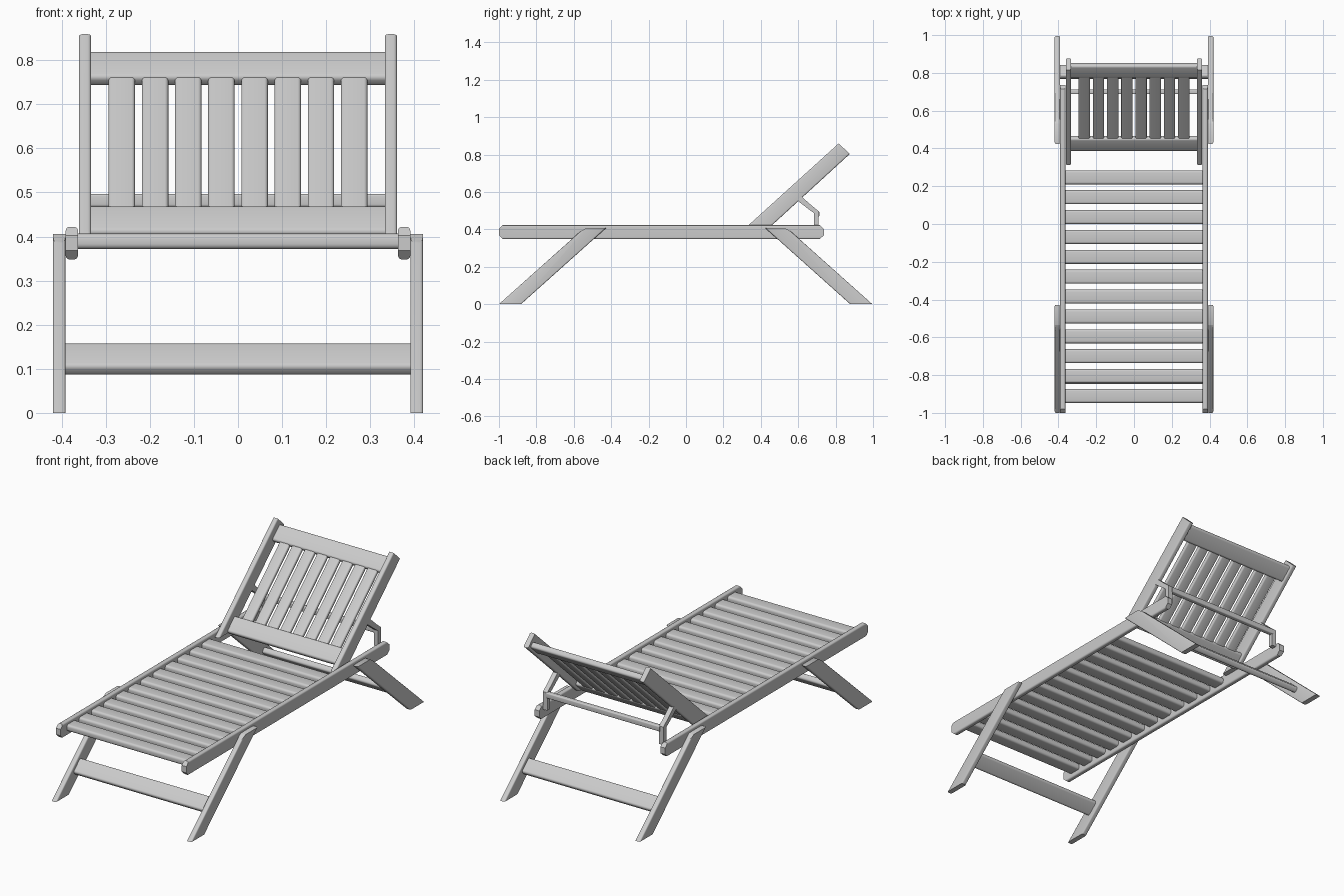
import bpy, bmesh, math
from mathutils import Vector

if "Cube" in bpy.data.objects:
    bpy.data.objects.remove(bpy.data.objects["Cube"])

SLOPE = math.atan2(0.435, 0.475)   # backrest tilt
LEG = math.atan2(0.405, 0.455)     # leg tilt


def prism(name, pts, x0, x1, r=0.01, mirror=False):
    """Extrude a (y, z) outline from x0 to x1 and round its long edges."""
    bm = bmesh.new()
    face = bm.faces.new([bm.verts.new((x0, y, z)) for y, z in pts])
    ext = bmesh.ops.extrude_face_region(bm, geom=[face])
    bmesh.ops.translate(bm, vec=(x1 - x0, 0, 0),
                        verts=[v for v in ext["geom"] if isinstance(v, bmesh.types.BMVert)])
    bmesh.ops.recalc_face_normals(bm, faces=bm.faces[:])
    if r:
        vec = lambda e: e.verts[1].co - e.verts[0].co
        main = vec(max(bm.edges, key=lambda e: e.calc_length())).normalized()
        longs = [e for e in bm.edges if abs(vec(e).normalized().dot(main)) > 0.995]
        bmesh.ops.bevel(bm, geom=longs, offset=r, segments=4, profile=0.5,
                        affect='EDGES', clamp_overlap=True)
    me = bpy.data.meshes.new(name)
    bm.to_mesh(me)
    bm.free()
    ob = bpy.data.objects.new(name, me)
    bpy.context.collection.objects.link(ob)
    if mirror:
        ob.modifiers.new("Mirror", 'MIRROR')
    bpy.ops.object.select_all(action='DESELECT')
    ob.select_set(True)
    bpy.context.view_layer.objects.active = ob
    bpy.ops.object.shade_smooth_by_angle(angle=math.radians(35))
    return ob


def board(name, y, z, w, t, angle, x0, x1, r=0.01):
    """Rectangular board centred on (y, z), tilted by angle, spanning x0..x1."""
    c, s = math.cos(angle), math.sin(angle)
    corners = [(-w / 2, -t / 2), (w / 2, -t / 2), (w / 2, t / 2), (-w / 2, t / 2)]
    return prism(name, [(y + a * c - b * s, z + a * s + b * c) for a, b in corners], x0, x1, r)


# side rails with chamfered ends
prism("side_rail", [(-1, .368), (-.98, .348), (.715, .348), (.737, .368),
                    (.737, .402), (.715, .422), (-.98, .422), (-1, .402)],
      .363, .391, .009, True)

# seat slats
for i in range(12):
    board(f"seat_slat_{i + 1}", .247 - i * .1052, .389, .074, .035, 0, -.365, .365, .012)

# splayed legs and their stretchers
leg = [(-1, 0), (-.882, 0), (-.428, .406), (-.535, .406), (-.568, .386)]
for name, sy, off in (("front", 1, 0), ("back", -1, -.004)):
    prism(f"{name}_leg", [(sy * y + off, z) for y, z in leg], .391, .42, .008, True)
    board(f"{name}_stretcher", sy * -.81 + off, .122, .083, .032, sy * LEG, -.395, .395, .011)

# backrest stiles
prism("backrest_stile", [(.312, .402), (.438, .402), (.876, .803), (.816, .859)],
      .333, .361, .008, True)

# backrest rails
board("backrest_top_rail", .812, .781, .09, .032, SLOPE, -.336, .336, .011)
board("backrest_bottom_rail", .427, .431, .09, .032, SLOPE, -.336, .336, .011)

# backrest slats between the rails
for i in range(8):
    x = -.2635 + i * .0753
    board(f"backrest_slat_{i + 1}", .6195, .606, .436, .022, SLOPE, x - .03, x + .03, .008)

# bent support arms and crossbar
prism("support_arm", [(.585, .562), (.61, .582), (.672, .527), (.709, .497), (.709, .40),
                      (.684, .40), (.684, .487), (.655, .508)], .335, .361, 0, True)
board("support_crossbar", .70, .482, .026, .03, 0, -.34, .34, .006)
